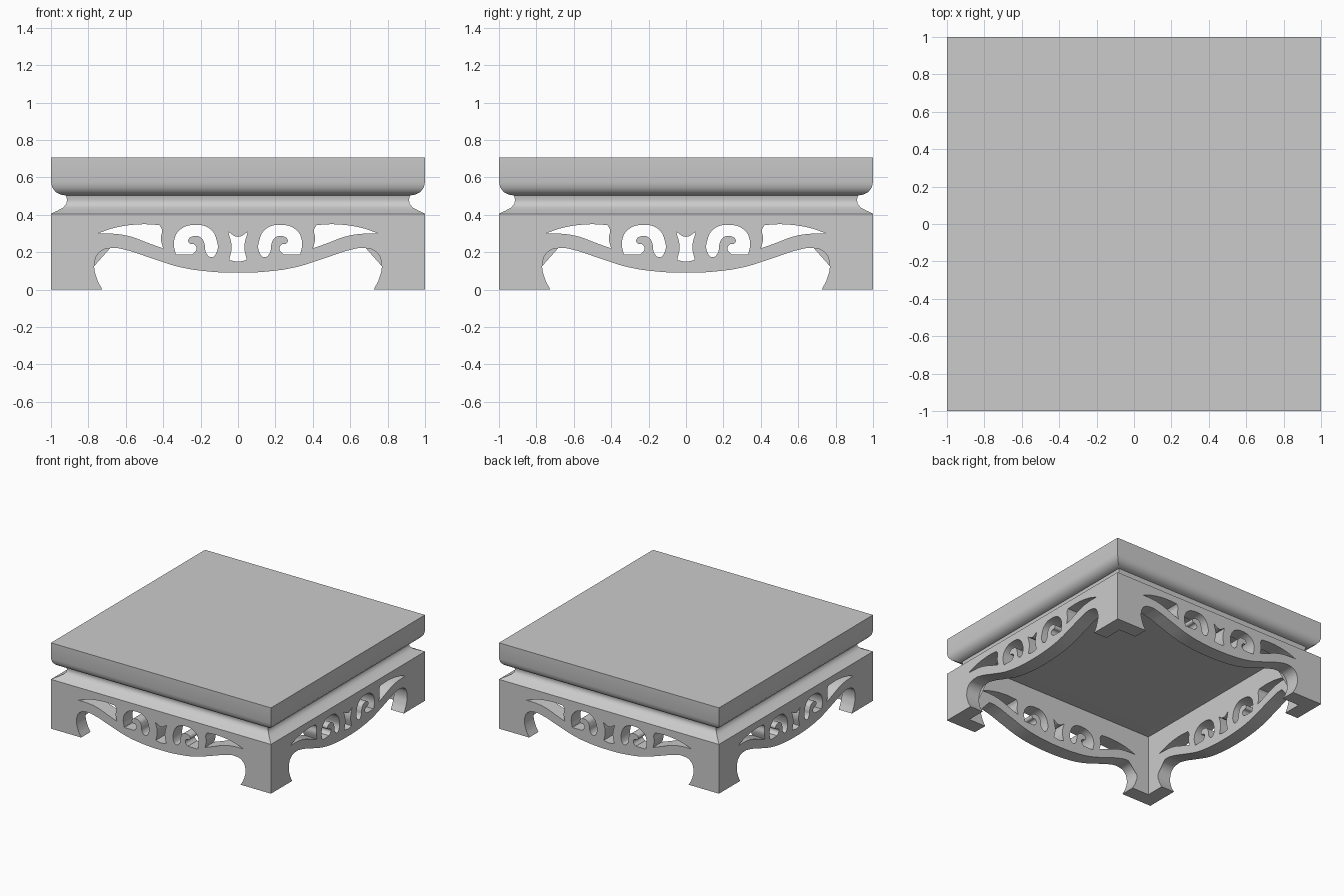
import bpy, bmesh
from math import radians

if "Cube" in bpy.data.objects:
    bpy.data.objects.remove(bpy.data.objects["Cube"])

T = 0.12          # apron thickness
TOP = 0.705       # height of the table top
SIDES = ("front", "right", "back", "left")


def four_sides(part, mesh):
    """Place the same front-facing mesh on all four sides."""
    for i, side in enumerate(SIDES):
        obj = bpy.data.objects.new(f"{side}_{part}", mesh)
        bpy.context.collection.objects.link(obj)
        obj.rotation_euler.z = radians(90 * i)
        if i == 0:
            bpy.ops.object.select_all(action='DESELECT')
            obj.select_set(True)
            bpy.context.view_layer.objects.active = obj
            bpy.ops.object.shade_smooth_by_angle(angle=radians(40))


def mitred_bar(part, profile):
    """Bar with a closed (distance, height) profile and 45 degree ends."""
    bm = bmesh.new()
    ends = [[bm.verts.new((s * r, -r, z)) for r, z in profile] for s in (-1, 1)]
    n = len(profile)
    for i in range(n):
        j = (i + 1) % n
        bm.faces.new((ends[0][i], ends[0][j], ends[1][j], ends[1][i]))
    for end in ends:
        bm.faces.new(end)
    bmesh.ops.recalc_face_normals(bm, faces=bm.faces)
    mesh = bpy.data.meshes.new(part)
    bm.to_mesh(mesh)
    bm.free()
    four_sides(part, mesh)


def mirrored(pts):
    return [(-p[0], *p[1:]) for p in reversed(pts)]


def add_spline(curve, pts):
    """Closed smooth spline; points with a third value are sharp corners."""
    sp = curve.splines.new('BEZIER')
    sp.bezier_points.add(len(pts) - 1)
    for bp, p in zip(sp.bezier_points, pts):
        bp.co = (p[0], p[1], 0)
        kind = 'VECTOR' if len(p) > 2 else 'AUTO'
        bp.handle_left_type = bp.handle_right_type = kind
    sp.use_cyclic_u = True


# Table top: mitred frame around a flat centre panel
mitred_bar("top_frame", [(0.7, TOP), (1, TOP), (1, 0.575), (0.993, 0.545),
                         (0.975, 0.522), (0.95, 0.508), (0.92, 0.503),
                         (0.87, 0.5), (0.7, 0.5)])
bpy.ops.mesh.primitive_cube_add(size=1, location=(0, 0, (TOP + 0.5) / 2))
panel = bpy.context.object
panel.name = "top_panel"
panel.scale = (1.4, 1.4, TOP - 0.5)

# Concave neck moulding
mitred_bar("neck", [(0.92, 0.503), (0.914, 0.48), (0.918, 0.458), (0.935, 0.438),
                    (0.965, 0.422), (1, 0.405), (0.88, 0.405), (0.88, 0.503)])

# Apron and leg outline, left half
half = [(-1, 0.405, 1), (-1, 0, 1), (-0.725, 0, 1), (-0.755, 0.06), (-0.768, 0.135),
        (-0.74, 0.2), (-0.67, 0.222), (-0.6, 0.212), (-0.47, 0.17), (-0.31, 0.12),
        (-0.15, 0.096)]
outline = half + [(0, 0.09)] + mirrored(half)

# Pierced openings: leaf, scroll and spool
leaf = [(-0.75, 0.3, 1), (-0.66, 0.33), (-0.52, 0.349), (-0.42, 0.345, 1),
        (-0.407, 0.32), (-0.412, 0.27), (-0.4, 0.22, 1), (-0.47, 0.245),
        (-0.58, 0.285), (-0.66, 0.298)]
scroll = [(-0.333, 0.187, 1), (-0.342, 0.26), (-0.31, 0.32), (-0.23, 0.346),
          (-0.15, 0.325), (-0.113, 0.26), (-0.112, 0.205), (-0.14, 0.173),
          (-0.17, 0.195), (-0.178, 0.24), (-0.197, 0.277), (-0.235, 0.286),
          (-0.265, 0.268), (-0.26, 0.247), (-0.232, 0.24), (-0.222, 0.215),
          (-0.245, 0.188, 1)]
spool_half = [(-0.052, 0.308, 1), (-0.034, 0.23), (-0.047, 0.158, 1)]
spool = [(0, 0.282)] + spool_half + [(0, 0.15)] + mirrored(spool_half)

curve = bpy.data.curves.new("apron_shape", 'CURVE')
curve.dimensions = '2D'
curve.fill_mode = 'BOTH'
curve.resolution_u = 6
curve.extrude = T / 2
for shape in (outline, spool, leaf, mirrored(leaf), scroll, mirrored(scroll)):
    add_spline(curve, shape)
helper = bpy.data.objects.new("apron_shape", curve)
bpy.context.collection.objects.link(helper)
bpy.context.view_layer.update()
mesh = bpy.data.meshes.new_from_object(
    helper.evaluated_get(bpy.context.evaluated_depsgraph_get()))
bpy.data.objects.remove(helper)

# Stand the apron upright and mitre its ends at the corners
bm = bmesh.new()
bm.from_mesh(mesh)
for v in bm.verts:
    x, z, d = v.co
    if d < 0 and abs(x) > 0.99:
        x *= 1 - T
    v.co = (x, -d - (1 - T / 2), z)
bmesh.ops.remove_doubles(bm, verts=bm.verts, dist=0.0001)
bmesh.ops.recalc_face_normals(bm, faces=bm.faces)
bm.to_mesh(mesh)
bm.free()
four_sides("apron_with_legs", mesh)
